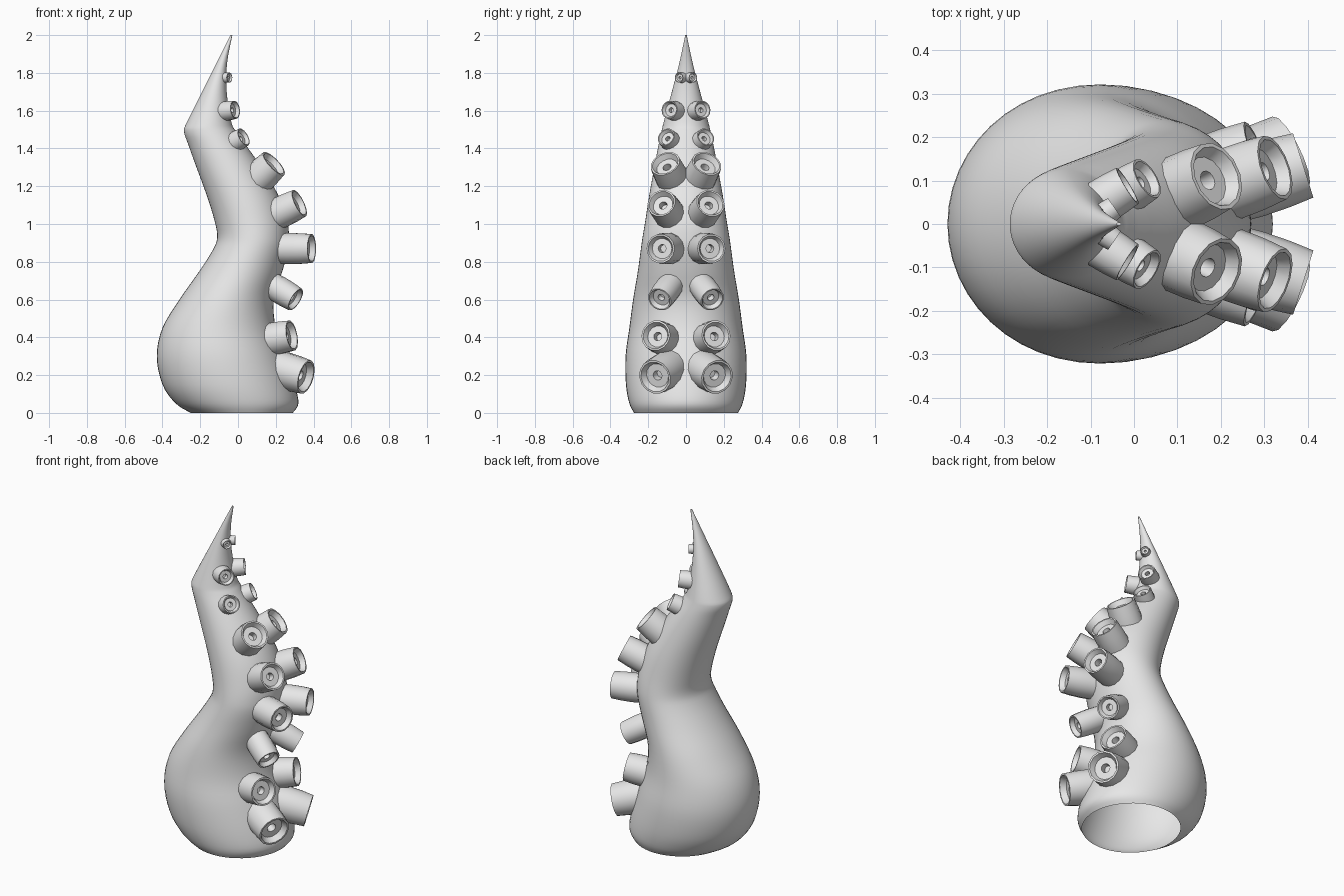
import bpy, bmesh, math
from mathutils import Vector

cube = bpy.data.objects.get("Cube")
if cube:
    bpy.data.objects.remove(cube)

grey = bpy.data.materials.new("plain_grey")
grey.use_nodes = True
grey.diffuse_color = (0.8, 0.8, 0.8, 1)
grey.node_tree.nodes["Principled BSDF"].inputs["Base Color"].default_value = grey.diffuse_color


def skin_rings(name, rings, angle, cap_start=False, cap_end=False):
    """Skin a list of closed rings into one smooth-shaded object."""
    bm = bmesh.new()
    loops = [[bm.verts.new(p) for p in ring] for ring in rings]
    n = len(loops[0])
    for low, high in zip(loops, loops[1:]):
        for j in range(n):
            k = (j + 1) % n
            bm.faces.new((low[j], low[k], high[k], high[j]))
    if cap_start:
        bm.faces.new(loops[0][::-1])
    if cap_end:
        bm.faces.new(loops[-1])
    mesh = bpy.data.meshes.new(name)
    bm.to_mesh(mesh)
    bm.free()
    mesh.materials.append(grey)
    obj = bpy.data.objects.new(name, mesh)
    bpy.context.collection.objects.link(obj)
    bpy.ops.object.select_all(action="DESELECT")
    obj.select_set(True)
    bpy.context.view_layer.objects.active = obj
    bpy.ops.object.shade_smooth_by_angle(angle=math.radians(angle))
    return obj


def ellipse(center, u, v, count):
    steps = [math.tau * i / count for i in range(count)]
    return [center + u * math.cos(a) + v * math.sin(a) for a in steps]


def catmull(a, b, c, d, t):
    return 0.5 * (2 * b + (c - a) * t + (2 * a - 5 * b + 4 * c - d) * t * t
                  + (3 * b - a - 3 * c + d) * t ** 3)


# Arm sections: height, back edge x, sucker-side edge x, half width
sections = [Vector(s) for s in (
    (0, -.25, .29, .275), (.05, -.33, .32, .3), (.15, -.4, .3, .318),
    (.3, -.43, .25, .32), (.45, -.4, .2, .3), (.6, -.31, .19, .28),
    (.75, -.205, .235, .255), (.86, -.135, .265, .24), (.93, -.11, .27, .23),
    (1.02, -.125, .26, .215), (1.15, -.165, .215, .195), (1.3, -.22, .125, .168),
    (1.42, -.263, .04, .145), (1.49, -.286, -.01, .13), (1.54, -.27, -.035, .118),
    (1.7, -.19, -.06, .075), (1.85, -.115, -.058, .036), (2, -.04, -.03, .004))]


def arm_ring(s):
    z, back, front, half = s
    return ellipse(Vector(((back + front) / 2, 0, z)),
                   Vector(((front - back) / 2, 0, 0)), Vector((0, half, 0)), 48)


# Curved tapering arm, open underneath
rings = []
last = len(sections) - 1
for i in range(last):
    a, d = sections[max(i - 1, 0)], sections[min(i + 2, last)]
    for step in range(4):
        rings.append(arm_ring(catmull(a, sections[i], sections[i + 1], d, step / 4)))
rings.append(arm_ring(sections[-1]))
skin_rings("tentacle_arm", rings, 40, cap_end=True)

# Sucker outline as (radius, height) in units of the rim radius
cup = ((1, -2.6), (1.05, -1.5), (1.03, -.7), (.97, 0), (.86, 0),
       (.68, -.35), (.27, -.35), (.24, -.8))

# Suckers: rim centre, facing direction, rim radius
suckers = (
    ((.36, .165, .19), (.85, .42, -.25), .095),
    ((.285, .16, .41), (.9, .35, .17), .084),
    ((.305, .14, .6), (.75, .35, -.45), .068),
    ((.39, .135, .87), (.95, .3, 0), .08),
    ((.325, .13, 1.11), (.82, .3, .4), .08),
    ((.19, .11, 1.32), (.65, .3, .62), .084),
    ((.03, .105, 1.46), (.75, .45, .42), .052),
    ((-.015, .088, 1.605), (.82, .5, .12), .05),
    ((-.045, .038, 1.775), (.8, .55, 0), .027))

for number, (center, facing, radius) in enumerate(suckers, 1):
    for side, word in ((1, "left"), (-1, "right")):
        mirror = Vector((1, side, 1))
        axis = (Vector(facing) * mirror).normalized()
        u = Vector((0, 0, 1)).cross(axis).normalized()
        v = axis.cross(u)
        rim = Vector(center) * mirror
        rings = [ellipse(rim + axis * h * radius, u * r * radius, v * r * radius, 14)
                 for r, h in cup]
        skin_rings(f"sucker_{word}_{number}", rings, 32, cap_end=True)
